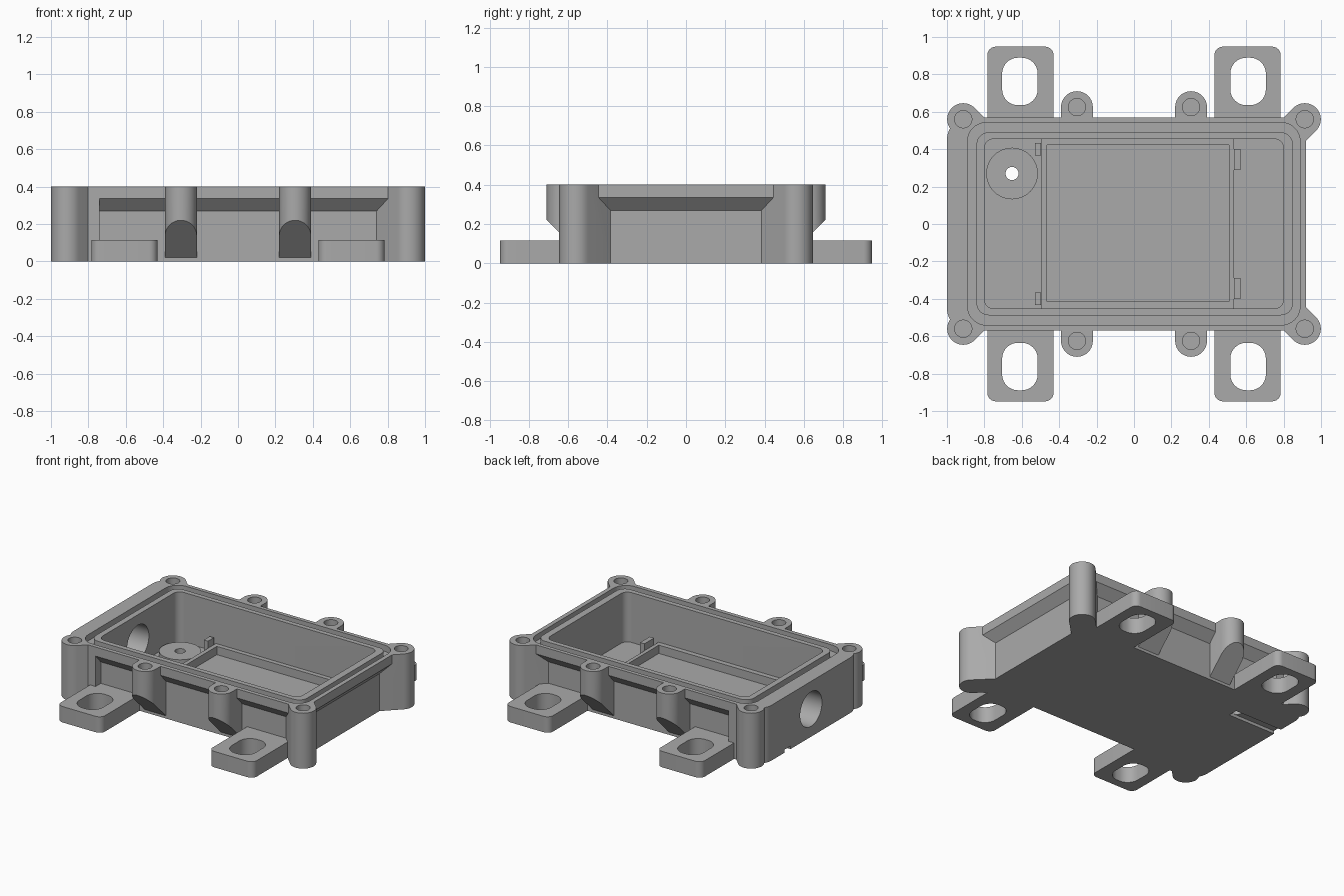
import bpy, bmesh, math
from mathutils import Matrix, Vector

if "Cube" in bpy.data.objects:
    bpy.data.objects.remove(bpy.data.objects["Cube"], do_unlink=True)

grey = bpy.data.materials.new("cast_grey")
grey.use_nodes = True
colour = (0.4, 0.4, 0.4, 1)
grey.diffuse_color = colour
grey.node_tree.nodes["Principled BSDF"].inputs["Base Color"].default_value = colour

TOP = 0.4


def from_bmesh(name, bm):
    bmesh.ops.recalc_face_normals(bm, faces=bm.faces)
    mesh = bpy.data.meshes.new(name)
    bm.to_mesh(mesh)
    bm.free()
    mesh.materials.append(grey)
    obj = bpy.data.objects.new(name, mesh)
    bpy.context.collection.objects.link(obj)
    return obj


def prism(name, outline, z0, z1):
    bm = bmesh.new()
    face = bm.faces.new([bm.verts.new((x, y, z0)) for x, y in outline])
    grown = bmesh.ops.extrude_face_region(bm, geom=[face])["geom"]
    verts = [v for v in grown if isinstance(v, bmesh.types.BMVert)]
    bmesh.ops.translate(bm, verts=verts, vec=(0, 0, z1 - z0))
    return from_bmesh(name, bm)


def rounded(x0, x1, y0, y1, r=0.0, steps=10):
    if r == 0:
        return [(x0, y0), (x1, y0), (x1, y1), (x0, y1)]
    centres = [(x1 - r, y1 - r), (x0 + r, y1 - r), (x0 + r, y0 + r), (x1 - r, y0 + r)]
    points = []
    for quarter, (cx, cy) in enumerate(centres):
        for i in range(steps + 1):
            a = math.pi / 2 * (quarter + i / steps)
            points.append((cx + r * math.cos(a), cy + r * math.sin(a)))
    return points


def circle(x, y, r, n=40):
    return [(x + r * math.cos(math.tau * i / n), y + r * math.sin(math.tau * i / n)) for i in range(n)]


def capsule(x, y, r, angle, length, n=20):
    """Round post with a straight-sided web running back from it."""
    pts = [(r * math.cos(a), r * math.sin(a))
           for a in (-math.pi / 2 + math.pi * i / n for i in range(n + 1))]
    pts += [(-length, r), (-length, -r)]
    c, s = math.cos(angle), math.sin(angle)
    return [(x + u * c - v * s, y + u * s + v * c) for u, v in pts]


def combine(target, other, operation):
    mod = target.modifiers.new("boolean", 'BOOLEAN')
    mod.operation = operation
    mod.solver = 'EXACT'
    mod.object = other
    bpy.context.view_layer.objects.active = target
    bpy.ops.object.modifier_apply(modifier=mod.name)
    bpy.data.objects.remove(other, do_unlink=True)


def cut(target, outline, z0, z1):
    combine(target, prism("cutter", outline, z0, z1), 'DIFFERENCE')


# Tub with a chamfered flange around the top
bm = bmesh.new()
rings = []
for inset, z in ((0.06, 0), (0.06, 0.27), (0, 0.335), (0, TOP)):
    outline = rounded(-0.92, 0.92 - inset, inset - 0.57, 0.57 - inset)
    rings.append([bm.verts.new((x, y, z)) for x, y in outline])
for low, high in zip(rings, rings[1:]):
    for i in range(4):
        j = (i + 1) % 4
        bm.faces.new((low[i], low[j], high[j], high[i]))
bm.faces.new(rings[0])
bm.faces.new(rings[-1])
enclosure = from_bmesh("enclosure", bm)

# Thick full-height end wall
combine(enclosure, prism("end_wall", rounded(-1, -0.74, -0.57, 0.57, 0.12), 0, TOP), 'UNION')
for sy in (-1, 1):
    y = sorted((sy * 0.4, sy * 0.57))
    combine(enclosure, prism("end_wall_return", rounded(-0.87, -0.74, *y), 0, TOP), 'UNION')

# Corner screw posts with diagonal webs, and side posts with sloped undersides
for sx in (-1, 1):
    for sy in (-1, 1):
        web = capsule(sx * 0.913, sy * 0.56, 0.086, math.atan2(sy, sx), 0.22)
        combine(enclosure, prism("corner_post", web, 0, TOP), 'UNION')

        post = prism("side_post", capsule(sx * 0.305, sy * 0.625, 0.085, sy * math.pi / 2, 0.14), 0, TOP)
        bm = bmesh.new()
        bm.from_mesh(post.data)
        cutting = bmesh.ops.bisect_plane(bm, geom=bm.verts[:] + bm.edges[:] + bm.faces[:],
                                         plane_co=(0, sy * 0.71, 0.22),
                                         plane_no=(0, sy, -1), clear_outer=True)
        rim = [e for e in cutting["geom_cut"] if isinstance(e, bmesh.types.BMEdge)]
        bmesh.ops.contextual_create(bm, geom=rim)
        bmesh.ops.recalc_face_normals(bm, faces=bm.faces)
        bm.to_mesh(post.data)
        bm.free()
        combine(enclosure, post, 'UNION')

# Main cavity, seal groove and screw holes
cut(enclosure, rounded(-0.8, 0.8, -0.452, 0.455, 0.05), 0.04, 0.5)
seal = prism("seal", rounded(-0.89, 0.888, -0.54, 0.542, 0.1), 0.355, 0.5)
cut(seal, rounded(-0.842, 0.85, -0.488, 0.49, 0.065), 0.3, 0.6)
combine(enclosure, seal, 'DIFFERENCE')
for sx in (-1, 1):
    for sy in (-1, 1):
        for x, y in ((0.913, 0.56), (0.305, 0.625)):
            cut(enclosure, circle(sx * x, sy * y, 0.046), 0.2, 0.5)

# Cable hole through the end wall
bore = prism("bore", circle(0, 0, 0.125), -0.2, 0.2)
bore.data.transform(Matrix.Translation((-0.92, 0, 0.2)) @ Matrix.Rotation(math.pi / 2, 4, 'Y'))
combine(enclosure, bore, 'DIFFERENCE')

# Vent hole in the floor with a channel to the end wall underneath
cut(enclosure, circle(-0.652, 0.27, 0.035), -0.1, 0.1)
cut(enclosure, rounded(-1.1, -0.617, 0.235, 0.305), -0.1, 0.022)

# Vent boss
boss = prism("vent_boss", circle(-0.652, 0.27, 0.138), 0.035, 0.075)
cut(boss, circle(-0.652, 0.27, 0.035), 0, 0.2)

# Raised tray frame on the floor
frame = prism("tray_frame", rounded(-0.495, 0.535, -0.452, 0.455), 0.035, 0.1)
cut(frame, rounded(-0.465, 0.508, -0.415, 0.422), 0, 0.2)

# Small retaining clips at the tray ends
clips = []
for sy in (-1, 1):
    for x0, x1, y, half in ((-0.53, -0.497, 0.4, 0.033), (0.535, 0.57, 0.345, 0.055)):
        clips.append(prism("tray_clip", rounded(x0, x1, sy * y - half, sy * y + half), 0.035, 0.15))

# Mounting feet with slotted holes
feet = []
for sx in (-1, 1):
    for sy in (-1, 1):
        y0, y1 = sorted((sy * 0.46, sy * 0.948))
        foot = prism("mounting_foot", rounded(sx * 0.607 - 0.177, sx * 0.607 + 0.177, y0, y1, 0.045), 0, 0.115)
        cut(foot, rounded(sx * 0.61 - 0.095, sx * 0.61 + 0.095,
                          sy * 0.762 - 0.127, sy * 0.762 + 0.127, 0.085), -0.1, 0.2)
        feet.append(foot)

# Smooth the curved walls and keep hard edges
bpy.ops.object.select_all(action='DESELECT')
for obj in [enclosure, boss, *feet]:
    obj.select_set(True)
bpy.context.view_layer.objects.active = enclosure
bpy.ops.object.shade_smooth_by_angle(angle=math.radians(30))
